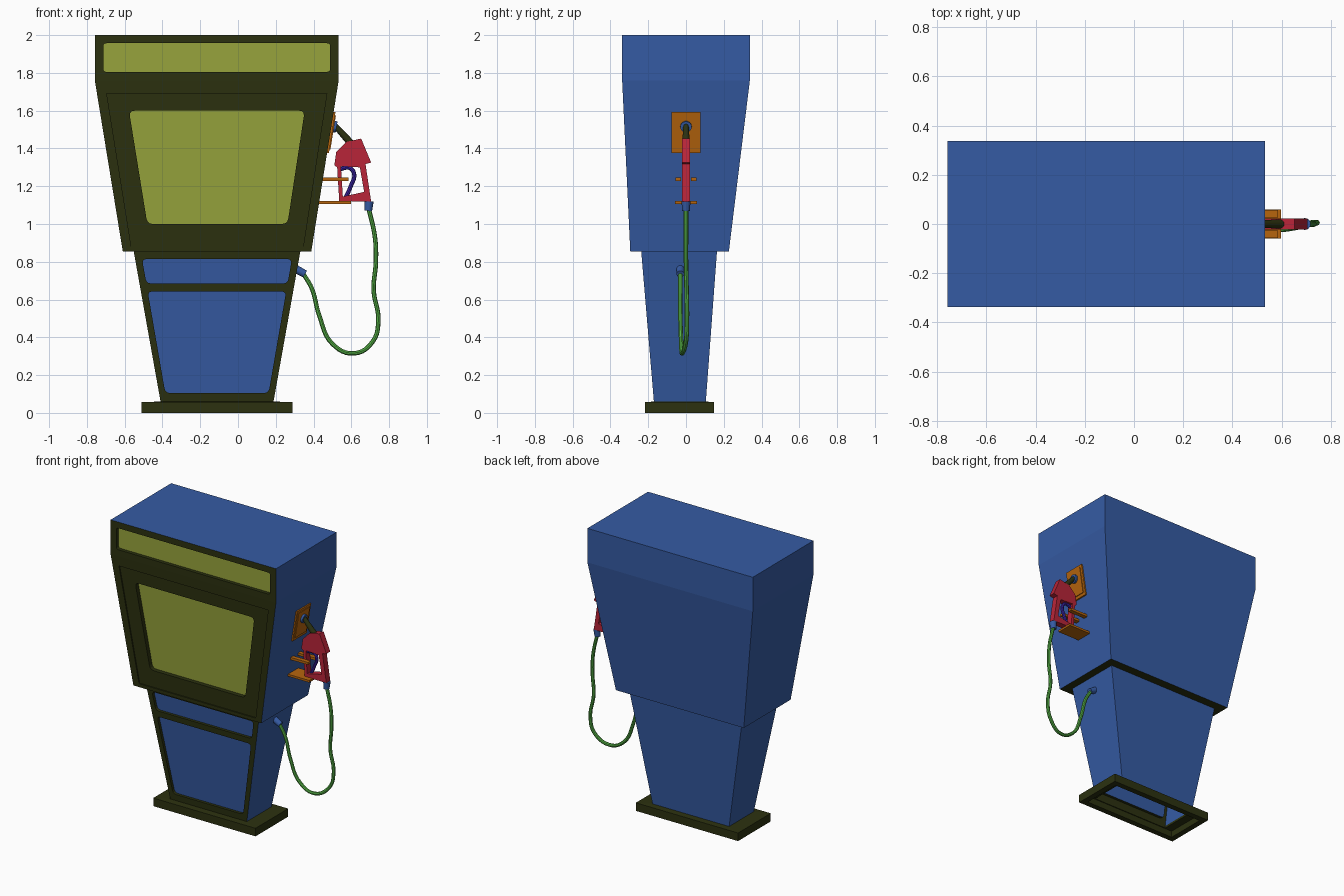
import bpy, bmesh
from mathutils import Vector

if "Cube" in bpy.data.objects:
    bpy.data.objects.remove(bpy.data.objects["Cube"])


def material(name, rgb):
    m = bpy.data.materials.new(name)
    m.use_nodes = True
    m.diffuse_color = (*rgb, 1)
    bsdf = next(n for n in m.node_tree.nodes if n.type == 'BSDF_PRINCIPLED')
    bsdf.inputs["Base Color"].default_value = (*rgb, 1)
    return m


BLUE = material("blue", (0.036, 0.105, 0.37))
OLIVE = material("dark olive", (0.025, 0.031, 0.005))
GLASS = material("yellow green", (0.31, 0.37, 0.045))
ORANGE = material("orange", (0.47, 0.13, 0.004))
RED = material("red", (0.48, 0.018, 0.04))
GREEN = material("green", (0.09, 0.43, 0.06))
VIOLET = material("violet", (0.045, 0.017, 0.42))
BODY_MATS = [BLUE, OLIVE, GLASS]


def finish(name, bm, mats, smooth=False):
    bmesh.ops.remove_doubles(bm, verts=bm.verts, dist=0.0002)
    bmesh.ops.recalc_face_normals(bm, faces=bm.faces)
    me = bpy.data.meshes.new(name)
    bm.to_mesh(me)
    bm.free()
    ob = bpy.data.objects.new(name, me)
    bpy.context.collection.objects.link(ob)
    for m in mats:
        me.materials.append(m)
    if smooth:
        bpy.context.view_layer.objects.active = ob
        bpy.ops.object.select_all(action='DESELECT')
        ob.select_set(True)
        bpy.ops.object.shade_smooth_by_angle()
    return ob


def face(bm, pts, mat=0):
    f = bm.faces.new([bm.verts.new(p) for p in pts])
    f.material_index = mat


def band(bm, a, b, mat=0, skip=()):
    """Quads between two rings of equal length."""
    n = len(a)
    for i in range(n):
        if i not in skip:
            j = (i + 1) % n
            face(bm, (a[i], a[j], b[j], b[i]), mat)


def sheet(bm, loops, mat):
    """Flat face with an outer outline and holes."""
    edges = []
    for loop in loops:
        vs = [bm.verts.new(p) for p in loop]
        edges += [bm.edges.new((vs[i - 1], vs[i])) for i in range(len(vs))]
    res = bmesh.ops.triangle_fill(bm, edges=edges, use_beauty=True)
    for g in res["geom"]:
        if isinstance(g, bmesh.types.BMFace):
            g.material_index = mat


def trapezoid(z0, l0, r0, z1, l1, r1, radius=0.0):
    """Four-sided outline in x, z with optional rounded corners."""
    pts = [Vector(p) for p in ((l0, z0), (r0, z0), (r1, z1), (l1, z1))]
    if not radius:
        return pts
    out = []
    for i, p in enumerate(pts):
        a = p + (pts[i - 1] - p).normalized() * radius
        b = p + (pts[(i + 1) % 4] - p).normalized() * radius
        for k in range(4):
            t = k / 3
            out.append(a * (1 - t) ** 2 + p * 2 * t * (1 - t) + b * t * t)
    return out


def rect(x0, x1, y0, y1, z):
    return [(x0, y0, z), (x1, y0, z), (x1, y1, z), (x0, y1, z)]


def on_slope(outline, y_at, depth=0.0):
    return [(p.x, y_at(p.y) + depth, p.y) for p in outline]


def recess(bm, outline, y_at, start, depth, wall_mat, floor_mat=None):
    a, b = on_slope(outline, y_at, start), on_slope(outline, y_at, start + depth)
    band(bm, a, b, wall_mat)
    if floor_mat is not None:
        face(bm, b, floor_mat)
    return a


# upper cabinet
def upper_y(z):
    return -0.338 + max(0, 1.76 - z) * 0.043 / 0.905


def flat_y(z):
    return -0.338


bm = bmesh.new()
low = rect(-0.61, 0.388, -0.295, 0.227, 0.855)
mid = rect(-0.758, 0.533, -0.338, 0.338, 1.76)
top = rect(-0.758, 0.533, -0.338, 0.338, 2)
band(bm, low, mid, skip=(0,))
band(bm, mid, top, skip=(0,))
face(bm, top)
face(bm, low, 1)
sign = trapezoid(1.805, -0.713, 0.488, 1.957, -0.713, 0.488, 0.018)
sheet(bm, [[mid[0], mid[1], top[1], top[0]],
           recess(bm, sign, flat_y, 0, 0.025, 1, 2)], 1)
door = trapezoid(0.88, -0.565, 0.345, 1.69, -0.695, 0.47)
sheet(bm, [[low[0], low[1], mid[1], mid[0]],
           recess(bm, door, upper_y, 0, 0.008, 1)], 1)
screen = trapezoid(1.0, -0.48, 0.262, 1.6, -0.577, 0.353, 0.03)
sheet(bm, [on_slope(door, upper_y, 0.008),
           recess(bm, screen, upper_y, 0.008, 0.03, 1, 2)], 1)
finish("upper_cabinet", bm, BODY_MATS)


# lower cabinet, open underneath
def lower_y(z):
    return -0.17 - (z - 0.06) * 0.067 / 0.795


bm = bmesh.new()
low = rect(-0.41, 0.188, -0.17, 0.105, 0.06)
top = rect(-0.552, 0.33, -0.237, 0.164, 0.855)
band(bm, low, top, skip=(0,))
panels = [trapezoid(0.685, -0.485, 0.263, 0.815, -0.508, 0.285, 0.025),
          trapezoid(0.105, -0.385, 0.162, 0.643, -0.478, 0.255, 0.025)]
sheet(bm, [[low[0], low[1], top[1], top[0]]] +
      [recess(bm, p, lower_y, 0, 0.02, 1, 0) for p in panels], 1)
face(bm, top, 1)
finish("lower_cabinet", bm, BODY_MATS)

# base frame
bm = bmesh.new()
rings = [rect(-0.47, 0.248, -0.176, 0.108, 0), rect(-0.51, 0.288, -0.216, 0.148, 0),
         rect(-0.51, 0.288, -0.216, 0.148, 0.057), low,
         rect(-0.41, 0.188, -0.17, 0.105, 0.045), rect(-0.47, 0.248, -0.176, 0.108, 0.045)]
for i in range(len(rings)):
    band(bm, rings[i - 1], rings[i])
finish("base_frame", bm, [OLIVE])


# side fittings
def side_x(z):
    return 0.388 + (z - 0.855) * 0.145 / 0.905


def prism(name, outline, y0, y1, mat, hole=None):
    """Outline in x, z pushed along y, with an optional hole."""
    bm = bmesh.new()
    loops = [outline] + ([hole] if hole else [])
    for y in (y0, y1):
        sheet(bm, [[(x, y, z) for x, z in lp] for lp in loops], 0)
    for lp in loops:
        band(bm, [(x, y0, z) for x, z in lp], [(x, y1, z) for x, z in lp])
    return finish(name, bm, [mat])


def side_plate(name, z0, z1, y0, y1, thick, mat):
    a, b = side_x(z0), side_x(z1)
    prism(name, [(a - 0.005, z0), (a + thick, z0), (b + thick, z1), (b - 0.005, z1)],
          y0, y1, mat)


def rod(name, a, b, r0, r1, mat):
    a, b = Vector(a), Vector(b)
    bm = bmesh.new()
    bmesh.ops.create_cone(bm, cap_ends=True, segments=16, radius1=r0, radius2=r1,
                          depth=(b - a).length)
    rot = (b - a).to_track_quat('Z', 'Y').to_matrix()
    for v in bm.verts:
        v.co = rot @ v.co + (a + b) / 2
    return finish(name, bm, [mat], True)


def tube(name, pts, radius, mat):
    cu = bpy.data.curves.new(name, 'CURVE')
    cu.dimensions = '3D'
    cu.bevel_depth = radius
    cu.bevel_resolution = 2
    cu.resolution_u = 6
    cu.use_fill_caps = True
    sp = cu.splines.new('BEZIER')
    sp.bezier_points.add(len(pts) - 1)
    for bp, p in zip(sp.bezier_points, pts):
        bp.co = p
        bp.handle_left_type = bp.handle_right_type = 'AUTO'
    cu.materials.append(mat)
    ob = bpy.data.objects.new(name, cu)
    bpy.context.collection.objects.link(ob)
    bpy.ops.object.select_all(action='DESELECT')
    ob.select_set(True)
    bpy.context.view_layer.objects.active = ob
    bpy.ops.object.convert(target='MESH')
    bpy.ops.object.shade_smooth_by_angle()


side_plate("holster_plate", 1.375, 1.593, -0.078, 0.078, 0.01, ORANGE)
side_plate("holster_inner_plate", 1.395, 1.575, -0.062, 0.062, 0.015, ORANGE)
rod("holster_socket", (0.48, 0, 1.52), (0.522, 0, 1.513), 0.032, 0.03, BLUE)
for side, s in (("left", 1), ("right", -1)):
    prism("holster_prong_" + side, [(0.43, 1.228), (0.585, 1.228), (0.585, 1.245), (0.43, 1.245)],
          s * 0.026, s * 0.056, ORANGE)
prism("holster_shelf", [(0.41, 1.107), (0.597, 1.107), (0.597, 1.122), (0.41, 1.122)],
      -0.058, 0.058, ORANGE)

# nozzle
prism("nozzle_body",
      [(0.51, 1.31), (0.52, 1.38), (0.573, 1.435), (0.652, 1.452), (0.705, 1.325),
       (0.675, 1.318), (0.705, 1.118), (0.536, 1.122), (0.525, 1.3)],
      -0.022, 0.022, RED,
      [(0.545, 1.305), (0.645, 1.3), (0.668, 1.17), (0.555, 1.145)])
rod("nozzle_spout", (0.505, 0, 1.53), (0.6, 0, 1.425), 0.014, 0.02, OLIVE)
tube("nozzle_trigger", [(0.54, 0, 1.29), (0.59, 0, 1.297), (0.615, 0, 1.265),
                        (0.597, 0, 1.2), (0.57, 0, 1.14)], 0.011, VIOLET)
rod("nozzle_coupling", (0.694, 0, 1.12), (0.69, 0, 1.07), 0.024, 0.02, BLUE)

# hose
rod("hose_inlet", (0.3, -0.03, 0.765), (0.355, -0.03, 0.735), 0.022, 0.02, BLUE)
tube("hose", [(0.69, 0, 1.09), (0.725, 0, 0.93), (0.73, 0, 0.8), (0.718, 0.003, 0.65),
              (0.743, 0.005, 0.49), (0.715, 0, 0.38), (0.615, -0.02, 0.315),
              (0.5, -0.025, 0.365), (0.43, -0.03, 0.515), (0.39, -0.03, 0.66),
              (0.34, -0.03, 0.745)], 0.012, GREEN)
